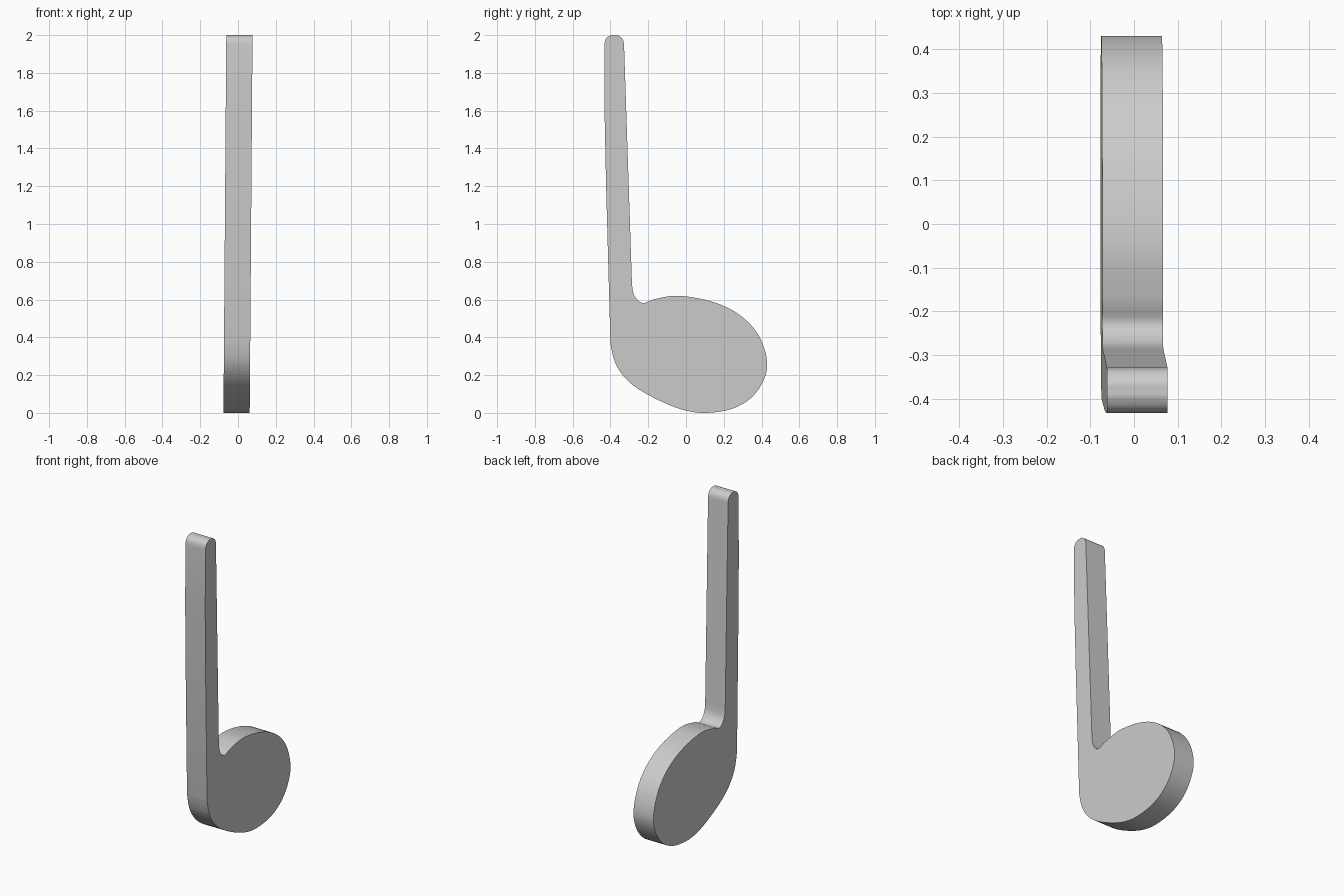
import bpy, bmesh
from mathutils import Vector

if "Cube" in bpy.data.objects:
    bpy.data.objects.remove(bpy.data.objects["Cube"])

WIDTH = 0.139


def smooth_run(points, steps=6):
    """Smooth curve through the points; first and last only set the end direction."""
    pts = [Vector(p) for p in points]
    out = []
    for a, b, c, d in zip(pts, pts[1:], pts[2:], pts[3:]):
        for i in range(steps):
            t = i / steps
            out.append(0.5 * (2 * b + (c - a) * t + (2 * a - 5 * b + 4 * c - d) * t * t
                              + (3 * b - a - 3 * c + d) * t ** 3))
    out.append(pts[-2])
    return out


# Oval head, from the left stem edge round to the fillet at the right stem edge (y, z)
head = smooth_run([
    (-0.403, 0.47), (-0.40, 0.37), (-0.37, 0.255), (-0.30, 0.163), (-0.19, 0.09),
    (-0.035, 0.022), (0.10, 0.0), (0.256, 0.026), (0.372, 0.108), (0.43, 0.245),
    (0.39, 0.40), (0.293, 0.512), (0.15, 0.585), (-0.035, 0.62), (-0.166, 0.602),
    (-0.23, 0.582), (-0.272, 0.618), (-0.286, 0.68), (-0.289, 0.75)])

# Rounded stem tip, right to left
tip = smooth_run([
    (-0.327, 1.90), (-0.328, 1.95), (-0.337, 1.98), (-0.36, 1.998), (-0.38, 2.0),
    (-0.40, 1.998), (-0.423, 1.982), (-0.432, 1.95), (-0.432, 1.90)])

# Slight bow in the left stem edge
stem_edge = [Vector((-0.431, 1.58)), Vector((-0.423, 1.2))]

# One slab, leaning slightly sideways with height
bm = bmesh.new()
face = bm.faces.new([bm.verts.new((-WIDTH / 2, p.x, p.y)) for p in head + tip + stem_edge])
res = bmesh.ops.extrude_face_region(bm, geom=[face])
bmesh.ops.translate(bm, vec=(WIDTH, 0, 0),
                    verts=[v for v in res["geom"] if isinstance(v, bmesh.types.BMVert)])
for v in bm.verts:
    v.co.x += 0.0075 * (v.co.z - 1)
bmesh.ops.recalc_face_normals(bm, faces=bm.faces)

mesh = bpy.data.meshes.new("music_note")
bm.to_mesh(mesh)
bm.free()
note = bpy.data.objects.new("music_note", mesh)
bpy.context.collection.objects.link(note)

bpy.context.view_layer.objects.active = note
note.select_set(True)
bpy.ops.object.shade_smooth_by_angle(angle=0.6)
